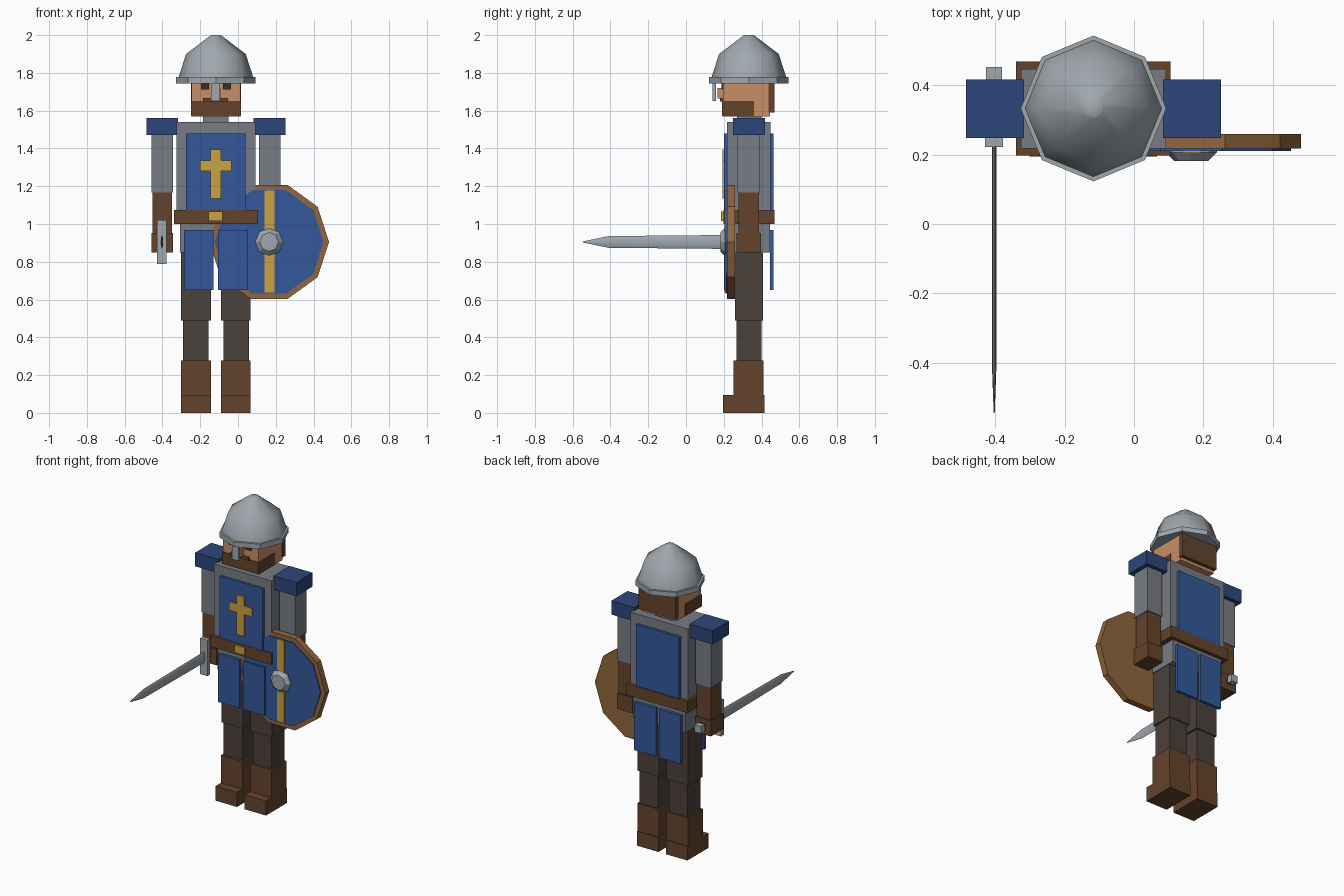
import bpy, math

if "Cube" in bpy.data.objects:
    bpy.data.objects.remove(bpy.data.objects["Cube"])

CX, CY = -0.117, 0.333  # body centre line


def srgb(r, g, b):
    f = lambda c: c / 12.92 if c <= 0.04045 else ((c + 0.055) / 1.055) ** 2.4
    return (f(r / 255), f(g / 255), f(b / 255), 1)


def mat(name, *rgb):
    m = bpy.data.materials.new(name)
    m.diffuse_color = srgb(*rgb)
    m.use_nodes = True
    m.node_tree.nodes["Principled BSDF"].inputs["Base Color"].default_value = m.diffuse_color
    return m


steel = mat("steel", 160, 168, 174)
mail = mat("mail grey", 120, 124, 132)
blue = mat("cloth blue", 52, 89, 154)
navy = mat("shoulder blue", 44, 70, 122)
leather = mat("leather brown", 100, 68, 43)
wood = mat("shield wood", 145, 102, 61)
gold = mat("gold", 202, 162, 65)
skin = mat("skin", 200, 143, 103)
cloth = mat("trouser dark", 75, 65, 59)
dark = mat("eye dark", 55, 48, 44)


def mesh_object(name, verts, faces, m):
    me = bpy.data.meshes.new(name)
    me.from_pydata(verts, [], faces)
    me.materials.append(m)
    ob = bpy.data.objects.new(name, me)
    bpy.context.collection.objects.link(ob)
    return ob


def box(name, m, x, y, z):
    """Box from (min, max) ranges on each axis."""
    v = [(a, b, c) for a in x for b in y for c in z]
    f = [(0, 1, 3, 2), (4, 6, 7, 5), (0, 4, 5, 1), (2, 3, 7, 6), (0, 2, 6, 4), (1, 5, 7, 3)]
    return mesh_object(name, v, f, m)


def pair(name, m, x, y, z):
    """Box and its mirror image about the body centre line."""
    box(name + "_left", m, x, y, z)
    box(name + "_right", m, (2 * CX - x[1], 2 * CX - x[0]), y, z)


def loft(name, m, n, rings, place, smooth=None):
    """Closed stack of n-sided rings: (radius a, radius b, position)."""
    v, f = [], []
    for a, b, h in rings:
        for i in range(n):
            t = 2 * math.pi * i / n
            v.append(place(a * math.cos(t), b * math.sin(t), h))
    for k in range(len(rings) - 1):
        for i in range(n):
            j = (i + 1) % n
            f.append((k * n + i, k * n + j, k * n + n + j, k * n + n + i))
    f.append(tuple(reversed(range(n))))
    f.append(tuple(range((len(rings) - 1) * n, len(rings) * n)))
    ob = mesh_object(name, v, f, m)
    bpy.ops.object.select_all(action='DESELECT')
    bpy.context.view_layer.objects.active = ob
    ob.select_set(True)
    bpy.ops.object.mode_set(mode='EDIT')
    bpy.ops.mesh.select_all(action='SELECT')
    bpy.ops.mesh.normals_make_consistent(inside=False)
    bpy.ops.object.mode_set(mode='OBJECT')
    if smooth:
        bpy.ops.object.shade_smooth_by_angle(angle=math.radians(smooth))
    return ob


# Legs and boots
pair("thigh", cloth, (-0.09, 0.067), (0.259, 0.407), (0.49, 0.86))
pair("shin", cloth, (-0.078, 0.057), (0.267, 0.40), (0.27, 0.49))
pair("boot_shaft", leather, (-0.09, 0.067), (0.252, 0.41), (0.095, 0.277))
pair("boot_foot", leather, (-0.09, 0.067), (0.195, 0.415), (0, 0.095))

# Body, belt and neck
box("torso", mail, (-0.326, 0.092), (0.217, 0.447), (1.03, 1.54))
box("hips", mail, (-0.306, 0.072), (0.222, 0.445), (0.85, 1.03))
box("belt", leather, (-0.34, 0.105), (0.198, 0.468), (1.0, 1.075))
box("buckle", gold, (-0.155, -0.083), (0.186, 0.198), (1.015, 1.065))
box("neck", mail, (-0.185, -0.05), (0.27, 0.40), (1.5, 1.6))

# Tabard, emblem and skirt panels
box("tabard_front", blue, (-0.275, 0.039), (0.201, 0.22), (1.05, 1.48))
box("tabard_back", blue, (-0.275, 0.039), (0.445, 0.463), (1.05, 1.48))
box("cross_upright", gold, (-0.146, -0.09), (0.192, 0.201), (1.135, 1.395))
box("cross_bar", gold, (-0.201, -0.034), (0.1925, 0.201), (1.28, 1.335))
pair("skirt_front", blue, (-0.105, 0.052), (0.201, 0.22), (0.65, 0.967))
pair("skirt_back", blue, (-0.105, 0.052), (0.445, 0.464), (0.65, 0.967))

# Arms
pair("shoulder_pad", navy, (0.083, 0.251), (0.248, 0.417), (1.47, 1.56))
pair("upper_arm", mail, (0.11, 0.224), (0.273, 0.392), (1.168, 1.48))
pair("forearm", leather, (0.115, 0.219), (0.278, 0.387), (0.94, 1.168))
pair("glove", leather, (0.11, 0.224), (0.267, 0.397), (0.85, 0.953))

# Head and face
box("head", skin, (-0.245, 0.013), (0.196, 0.446), (1.57, 1.80))
box("beard", leather, (-0.25, 0.017), (0.191, 0.36), (1.572, 1.65))
box("back_hair", leather, (-0.25, 0.017), (0.436, 0.468), (1.59, 1.77))
box("nose", skin, (-0.142, -0.092), (0.168, 0.197), (1.665, 1.72))
box("moustache", leather, (-0.185, -0.052), (0.18, 0.197), (1.648, 1.667))
pair("eye", dark, (-0.08, -0.038), (0.188, 0.197), (1.713, 1.745))

# Helmet: brim, dome and nose guard
up = lambda a, b, h: (CX + a, CY + b, h)
loft("helmet_brim", steel, 8, [(0.21, 0.21, 1.745), (0.21, 0.21, 1.777)], up)
loft("helmet_dome", steel, 8,
     [(0.2, 0.2, 1.76), (0.195, 0.195, 1.785), (0.158, 0.158, 1.90), (0.03, 0.03, 1.997), (0.025, 0.025, 2.0)],
     up, 44)
box("nose_guard", steel, (-0.142, -0.096), (0.14, 0.16), (1.65, 1.765))

# Sword pointing forward
SX, SZ = -0.403, 0.905
blade = lambda a, b, h: (SX + a, h, SZ + b)
loft("sword_blade", steel, 8,
     [(0.007, 0.037, 0.24), (0.0065, 0.031, -0.41), (0.0015, 0.003, -0.545)], blade, 60)
box("sword_guard", steel, (-0.43, -0.378), (0.222, 0.25), (0.787, 1.022))
box("sword_grip", leather, (-0.418, -0.388), (0.25, 0.42), (0.89, 0.92))
box("sword_pommel", steel, (-0.427, -0.38), (0.415, 0.452), (0.881, 0.929))

# Shield facing forward
shield = lambda a, b, h: (0.165 + a, h, 0.905 + b)
loft("shield_board", wood, 10, [(0.317, 0.317, 0.259), (0.317, 0.317, 0.217)], shield)
loft("shield_face", blue, 10, [(0.288, 0.288, 0.22), (0.288, 0.288, 0.21)], shield)
box("shield_stripe", gold, (0.14, 0.193), (0.204, 0.212), (0.638, 1.177))
loft("shield_boss", steel, 8, [(0.074, 0.074, 0.212), (0.074, 0.074, 0.206), (0.05, 0.05, 0.182)], shield)
